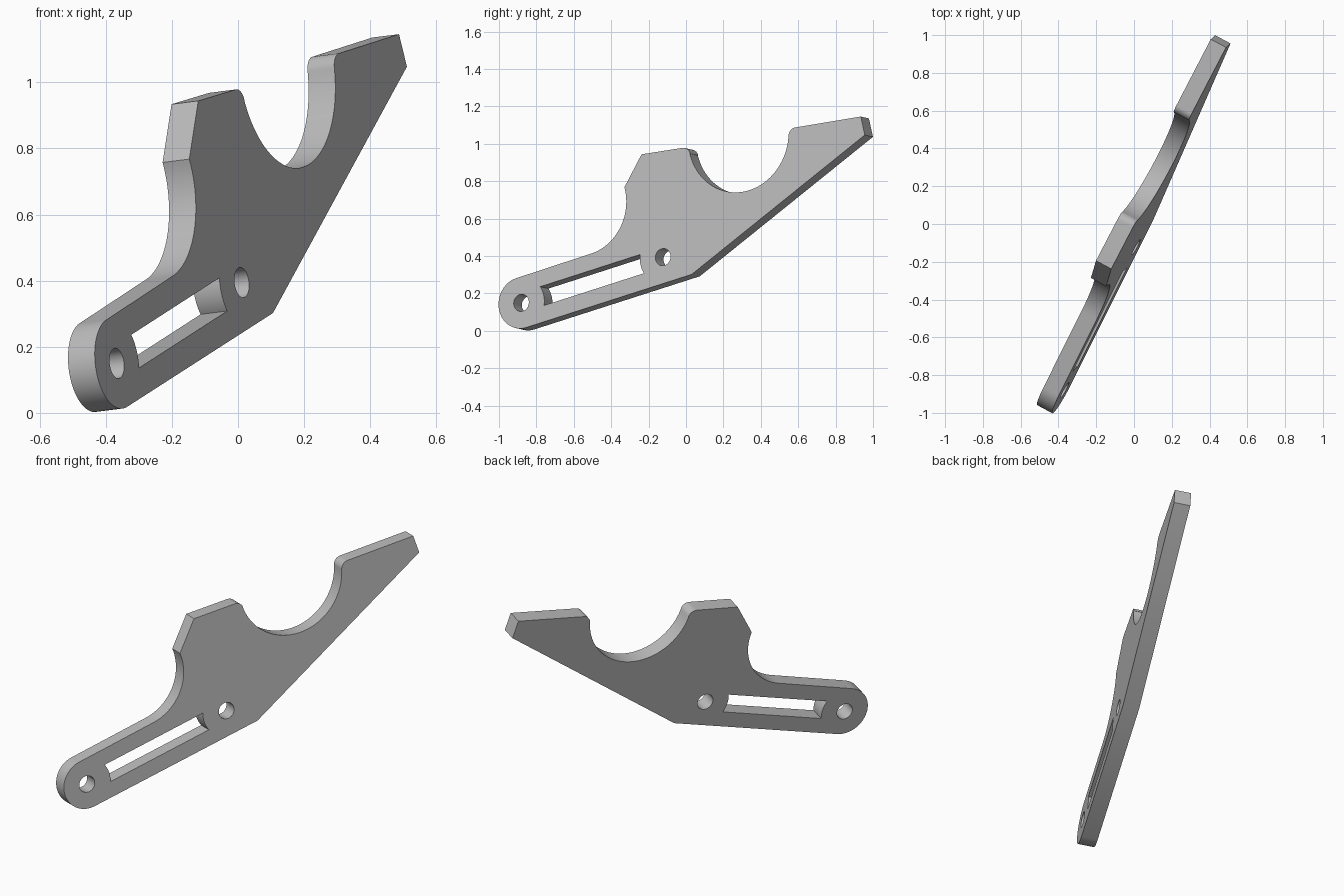
import bpy, bmesh
from math import sin, cos, radians
from mathutils import Matrix, Vector

cube = bpy.data.objects.get("Cube")
if cube:
    bpy.data.objects.remove(cube)

THICK = 0.0925
AXIS = 16.3                      # tilt of the slotted arm, degrees
PIVOT_END = (-1.01, 0.151)
PIVOT_MID = (-0.164, 0.397)


def arc(centre, radius, start, end, steps=16):
    """Points along a circular arc, angles in degrees."""
    angles = [radians(start + (end - start) * i / steps) for i in range(steps + 1)]
    return [(centre[0] + radius * cos(a), centre[1] + radius * sin(a)) for a in angles]


def circle(centre, radius):
    return arc(centre, radius, 0, 360, 40)[:-1]


# Outer profile, running clockwise from the foot of the arm
outline = (
    arc(PIVOT_END, 0.138, AXIS + 270, AXIS + 90, 32)         # rounded arm end
    + arc((-0.678, 0.679), 0.274, AXIS - 90, 20, 24)         # concave throat
    + [(-0.327, 0.95)]                                       # hump corner
    + arc((-0.075, 0.94), 0.045, 98, 18.4, 10)               # hump fillet
    + arc((0.255, 1.05), 0.305, 198.4, 360, 48)              # round cradle
    + arc((0.605, 1.05), 0.045, 180, 98, 10)[1:]             # cradle lip fillet
    + [(0.993, 1.153), (1.023, 1.054), (0.016, 0.304)]       # tip and lower corner
)

# Slot whose ends are concentric with the two pivot holes
slot = (arc(PIVOT_END, 0.14, AXIS - 22, AXIS + 22, 10)
        + arc(PIVOT_MID, 0.14, AXIS + 158, AXIS + 202, 10))

loops = [outline, slot, circle(PIVOT_END, 0.046), circle(PIVOT_MID, 0.046)]

# Filled flat curve with holes, extruded to the plate thickness
curve = bpy.data.curves.new("plate_profile", "CURVE")
curve.dimensions = "2D"
curve.fill_mode = "BOTH"
curve.extrude = THICK / 2
for loop in loops:
    spline = curve.splines.new("POLY")
    spline.points.add(len(loop) - 1)
    for point, (u, v) in zip(spline.points, loop):
        point.co = (u, v, 0, 1)
    spline.use_cyclic_u = True

profile = bpy.data.objects.new("plate_profile", curve)
bpy.context.collection.objects.link(profile)
bpy.context.view_layer.update()
graph = bpy.context.evaluated_depsgraph_get()
mesh = bpy.data.meshes.new_from_object(profile.evaluated_get(graph))
bpy.data.objects.remove(profile)

# Stand the plate up in its slanted plane
normal = Vector((1, -0.54, 0.127)).normalized()
along = Vector((0.54, 1, 0)).normalized()
up = normal.cross(along)
frame = Matrix((along, up, normal)).transposed().to_4x4()
frame.translation = Vector((0.128, 0, 0)) - normal * THICK / 2
mesh.transform(frame)

bm = bmesh.new()
bm.from_mesh(mesh)
bmesh.ops.remove_doubles(bm, verts=bm.verts, dist=0.0001)
bmesh.ops.recalc_face_normals(bm, faces=bm.faces)
bm.to_mesh(mesh)
bm.free()

# Single plain grey
grey = bpy.data.materials.new("plain_grey")
grey.use_nodes = True
colour = (0.5, 0.5, 0.5, 1)
grey.diffuse_color = colour
grey.node_tree.nodes["Principled BSDF"].inputs["Base Color"].default_value = colour
mesh.materials.clear()
mesh.materials.append(grey)

mesh.name = "lever_plate"
plate = bpy.data.objects.new("lever_plate", mesh)
bpy.context.collection.objects.link(plate)
bpy.ops.object.select_all(action="DESELECT")
plate.select_set(True)
bpy.context.view_layer.objects.active = plate
bpy.ops.object.shade_smooth_by_angle(angle=radians(30))
